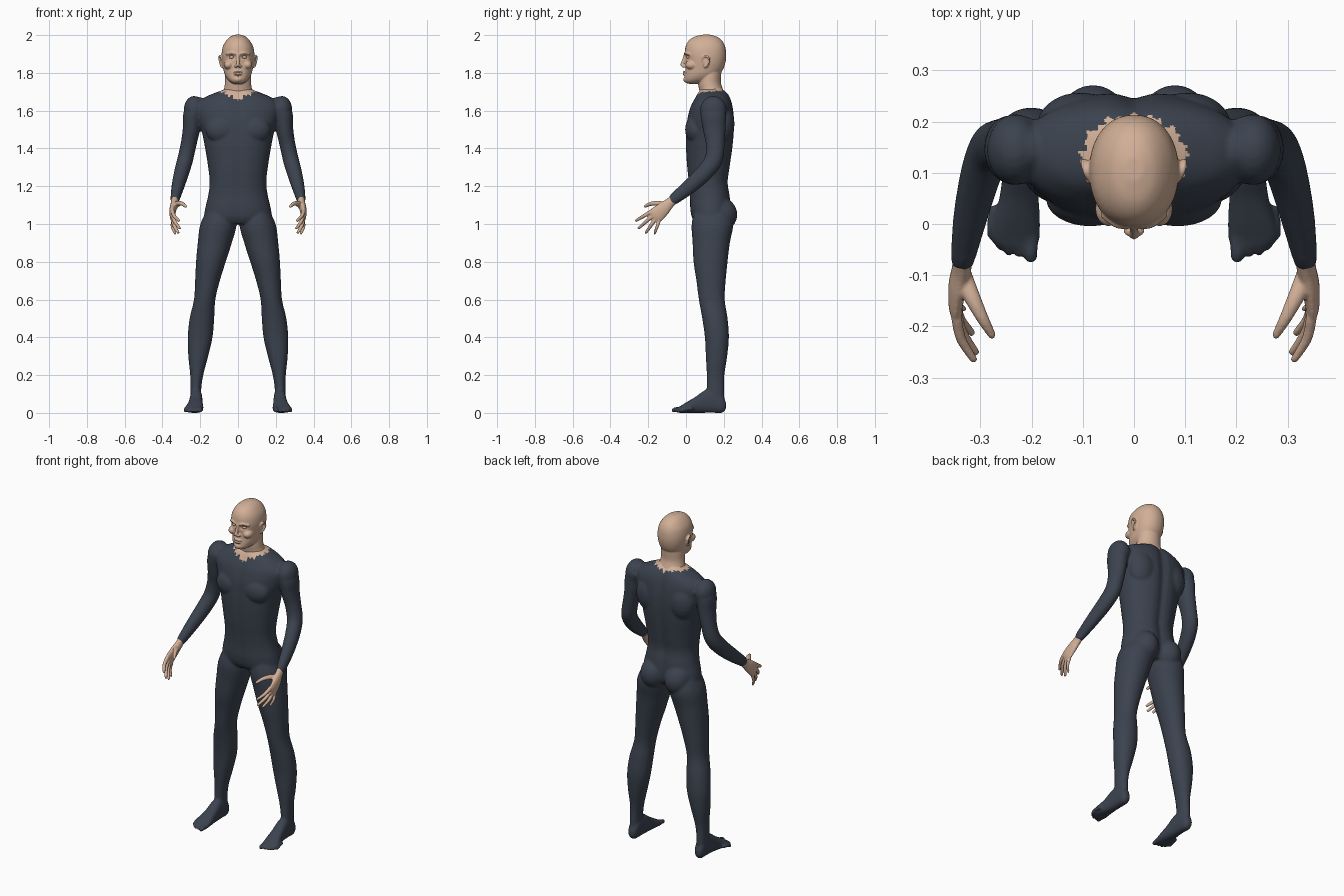
import bpy, bmesh, math
from mathutils import Vector, Matrix


def material(name, rgb):
    m = bpy.data.materials.new(name)
    m.diffuse_color = (*rgb, 1)
    return m


SUIT = material("dark_suit", (0.045, 0.056, 0.078))
SKIN = material("skin", (0.64, 0.43, 0.31))


def spline(rows, n=5):
    """Catmull-Rom interpolation of rows of numbers."""
    out = []
    for i in range(len(rows) - 1):
        a, b, c, d = (rows[max(0, min(len(rows) - 1, i + k))] for k in (-1, 0, 1, 2))
        for s in range(n):
            t = s / n
            out.append([q + 0.5 * t * (r - p + t * (2 * p - 5 * q + 4 * r - w + t * (3 * (q - r) + w - p)))
                        for p, q, r, w in zip(a, b, c, d)])
    out.append(list(rows[-1]))
    return out


def skin_rings(bm, rings):
    vs = [[bm.verts.new(p) for p in ring] for ring in rings]
    n = len(vs[0])
    for a, b in zip(vs, vs[1:]):
        for i in range(n):
            bm.faces.new((a[i], a[(i + 1) % n], b[(i + 1) % n], b[i]))
    bm.faces.new(vs[0][::-1])
    bm.faces.new(vs[-1])


def loft(bm, rows, axis="z", power=2.2, groove=0.0, n=40):
    """Stack of flat rounded sections: (position, x min, x max, v min, v max)."""
    rings = []
    for t, x0, x1, v0, v1 in spline(rows):
        ring = []
        for i in range(n):
            a = math.tau * i / n
            c, s = math.cos(a), math.sin(a)
            x = (x0 + x1) / 2 + (x1 - x0) / 2 * math.copysign(abs(c) ** (2 / power), c)
            v = (v0 + v1) / 2 + (v1 - v0) / 2 * math.copysign(abs(s) ** (2 / power), s)
            dent = groove * math.exp(-(x / 0.028) ** 2)
            v -= dent if s > 0 else -dent * 0.4
            ring.append((x, v, t) if axis == "z" else (x, t, v))
        rings.append(ring)
    skin_rings(bm, rings)


def tube(bm, rows, ref=(1, 0, 0), n=20):
    """Rounded limb along a path: (x, y, z, radius along ref, radius across)."""
    pts = spline(rows)
    rings = []
    for i, (x, y, z, a, b) in enumerate(pts):
        t = (Vector(pts[min(i + 1, len(pts) - 1)][:3]) - Vector(pts[max(i - 1, 0)][:3])).normalized()
        u = Vector(ref)
        u = (u - t * u.dot(t)).normalized()
        w = t.cross(u)
        rings.append([Vector((x, y, z)) + u * a * math.cos(math.tau * k / n) + w * b * math.sin(math.tau * k / n)
                      for k in range(n)])
    skin_rings(bm, rings)
    for p in (pts[0], pts[-1]):
        r = min(p[3], p[4]) * 0.97
        ball(bm, p[:3], (r, r, r), 12)


def ball(bm, c, r, n=24):
    bmesh.ops.create_uvsphere(bm, u_segments=n, v_segments=n // 2, radius=1,
                              matrix=Matrix.Translation(c) @ Matrix.Diagonal((*r, 1)))


def mirror(bm):
    g = bmesh.ops.duplicate(bm, geom=bm.verts[:] + bm.edges[:] + bm.faces[:])["geom"]
    for v in g:
        if isinstance(v, bmesh.types.BMVert):
            v.co.x *= -1


def fuse(name, bm, voxel, smooth, mats):
    """Blend overlapping parts into one continuous smooth surface."""
    bmesh.ops.recalc_face_normals(bm, faces=bm.faces[:])
    me = bpy.data.meshes.new(name)
    bm.to_mesh(me)
    bm.free()
    ob = bpy.data.objects.new(name, me)
    bpy.context.collection.objects.link(ob)
    rm = ob.modifiers.new("blend", "REMESH")
    rm.mode, rm.voxel_size, rm.use_smooth_shade = "VOXEL", voxel, True
    sm = ob.modifiers.new("soften", "SMOOTH")
    sm.factor, sm.iterations = 0.5, smooth
    dg = bpy.context.evaluated_depsgraph_get()
    dg.update()
    new = bpy.data.meshes.new_from_object(ob.evaluated_get(dg))
    ob.modifiers.clear()
    ob.data = new
    new.name = name
    new.materials.clear()
    for m in mats:
        new.materials.append(m)
    for p in new.polygons:
        p.use_smooth, p.material_index = True, 0
    return ob


# ---- Suit: legs, feet and arms on one side, then mirrored ----
bm = bmesh.new()
loft(bm, [(1.09, .03, .155, .05, .23), (1.0, .008, .199, .03, .25), (.9, .033, .213, .035, .232),
          (.8, .065, .222, .04, .22), (.7, .096, .227, .055, .21), (.6, .12, .233, .068, .205),
          (.5, .126, .256, .086, .22), (.4, .135, .266, .1, .227), (.3, .158, .263, .105, .218),
          (.2, .184, .253, .11, .203), (.12, .195, .252, .11, .202), (.04, .195, .25, .11, .205)], power=2.1)
loft(bm, [(.212, .208, .24, .02, .055), (.19, .195, .25, 0, .1), (.15, .19, .253, 0, .13),
          (.1, .188, .256, 0, .12), (.05, .186, .263, 0, .085), (0, .183, .277, 0, .055),
          (-.03, .184, .28, 0, .036), (-.045, .19, .265, .002, .028)], axis="y", power=2.4)
for x, y, r in ((.201, -.066, .014), (.225, -.06, .0095), (.245, -.056, .0095), (.263, -.044, .009), (.279, -.024, .009)):
    tube(bm, [(x - .004, y + .055, .022, r, r), (x, y + .02, .019, r, r), (x, y, r, r, r * .9)], n=12)
tube(bm, [(.21, .145, 1.625, .05, .065), (.238, .145, 1.58, .052, .068), (.247, .15, 1.5, .046, .06),
          (.262, .155, 1.42, .042, .05), (.28, .146, 1.34, .042, .048), (.298, .1, 1.275, .04, .046),
          (.318, .02, 1.2, .034, .04), (.333, -.06, 1.135, .025, .031)])
tube(bm, [(.331, -.05, 1.143, .024, .031), (.335, -.072, 1.124, .023, .029)])
ball(bm, (.232, .145, 1.605), (.055, .07, .073))        # deltoid
ball(bm, (.085, .05, 1.5), (.088, .055, .075))          # pectoral
ball(bm, (.105, .19, 1.53), (.085, .067, .11))          # shoulder blade
ball(bm, (.08, .172, 1.05), (.08, .1, .095))            # buttock
mirror(bm)
torso = [(1.74, .055, .09, .185), (1.715, .07, .075, .2), (1.695, .12, .06, .222), (1.665, .185, .045, .238),
         (1.62, .222, .022, .25), (1.55, .212, .004, .258), (1.48, .19, -.002, .257), (1.4, .174, -.003, .25),
         (1.3, .158, .003, .236), (1.22, .15, .012, .226), (1.15, .158, .018, .236), (1.08, .174, .02, .242),
         (1.03, .176, .03, .236), (1.0, .13, .05, .215)]
loft(bm, [(z, -w, w, f, b) for z, w, f, b in torso], groove=.014)
suit = fuse("body_suit", bm, .0056, 9, [SUIT, SKIN])
for v in suit.data.vertices:
    v.co.z = max(v.co.z, 0)
# bare skin inside a ragged collar line
for p in suit.data.polygons:
    x, y, z = p.center
    if z > 1.64:
        a = math.atan2((y - .13) / .085, abs(x) / .105)
        jag = .09 * math.sin(19 * a) * math.sin(7 * a + 1 + x * 9)
        if math.hypot(x / .105, (y - .13) / .085) < .97 + jag:
            p.material_index = 1

# ---- Hands ----
bm = bmesh.new()
tube(bm, [(.334, -.066, 1.13, .019, .025), (.337, -.09, 1.108, .019, .028), (.344, -.12, 1.08, .018, .037),
          (.348, -.155, 1.05, .014, .042), (.345, -.172, 1.035, .011, .038)])
tips = ((.313, -.264, 1.018), (.309, -.25, .978), (.317, -.212, .955), (.333, -.166, .95))
for i, tip in enumerate(tips):
    k = -.032 + i * .0215
    base = Vector((.346, -.163 + .66 * k, 1.042 - .75 * k))
    mid = base.lerp(Vector(tip), .5) + Vector((.008, 0, 0))
    r = .0095 if i == 3 else .011
    tube(bm, [(*base, r, r), (*mid, r * .92, r * .92), (*tip, r * .7, r * .7)], n=12)
tube(bm, [(.336, -.1, 1.095, .017, .02), (.315, -.145, 1.108, .014, .016), (.295, -.185, 1.107, .011, .012),
          (.277, -.217, 1.093, .008, .008)], ref=(0, 0, 1))
mirror(bm)
fuse("hands", bm, .0042, 3, [SKIN])

# ---- Head: ears, brows, nostrils and eyes mirrored ----
bm = bmesh.new()
tube(bm, [(.082, .088, 1.862, .006, .006), (.089, .09, 1.882, .006, .006), (.096, .107, 1.89, .006, .006),
          (.098, .122, 1.874, .006, .006), (.094, .117, 1.85, .006, .006), (.087, .1, 1.832, .006, .006)],
     ref=(.3, .5, .8), n=10)
ball(bm, (.083, .106, 1.858), (.009, .018, .03))        # ear bowl
tube(bm, [(.014, -.006, 1.901, .006, .006), (.035, -.002, 1.906, .006, .006), (.06, .016, 1.899, .006, .006)],
     ref=(0, 0, 1), n=10)
ball(bm, (.012, -.012, 1.835), (.009, .012, .008), 12)  # nostril wing
ball(bm, (.05, .03, 1.842), (.026, .035, .024), 16)     # cheekbone
mirror(bm)
skull = [(2.002, .018, .085, .13), (1.991, .042, .043, .165), (1.97, .063, .014, .191), (1.94, .08, -.002, .207),
         (1.9, .087, -.007, .213), (1.86, .085, -.002, .21), (1.82, .078, -.002, .197), (1.79, .07, -.006, .175),
         (1.765, .055, -.009, .145), (1.75, .037, -.004, .11), (1.742, .022, .015, .07)]
loft(bm, [(z, -w, w, f, b) for z, w, f, b in skull], power=2.15)
neck = [(1.86, .06, .08, .19), (1.8, .067, .068, .187), (1.75, .069, .064, .185), (1.72, .073, .068, .193),
        (1.7, .08, .072, .2), (1.67, .085, .08, .2)]
loft(bm, [(z, -w, w, f, b) for z, w, f, b in neck], power=2)
tube(bm, [(0, -.003, 1.9, .009, .008), (0, -.012, 1.868, .008, .009), (0, -.021, 1.843, .011, .01)], n=12)
for z, y, h in ((1.805, -.008, .005), (1.793, -.009, .006)):  # lips
    ball(bm, (0, y, z), (.024, .009, h), 16)
ball(bm, (0, -.001, 1.766), (.022, .014, .015), 16)     # chin
head = fuse("head", bm, .0038, 4, [SKIN])
# hollow the eye sockets and part the lips
for v in head.data.vertices:
    x, y, z = v.co
    if y < .05:
        d = ((abs(x) - .033) / .017) ** 2 + ((z - 1.884) / .011) ** 2
        v.co.y += .012 * math.exp(-d)
        if abs(x) < .024:
            v.co.y += .004 * math.exp(-((z - 1.799) / .003) ** 2)

# ---- Eyes ----
bm = bmesh.new()
ball(bm, (.033, .014, 1.883), (.014, .011, .009), 16)
mirror(bm)
bmesh.ops.recalc_face_normals(bm, faces=bm.faces[:])
me = bpy.data.meshes.new("eyes")
bm.to_mesh(me)
bm.free()
me.materials.append(SKIN)
for p in me.polygons:
    p.use_smooth = True
bpy.context.collection.objects.link(bpy.data.objects.new("eyes", me))
